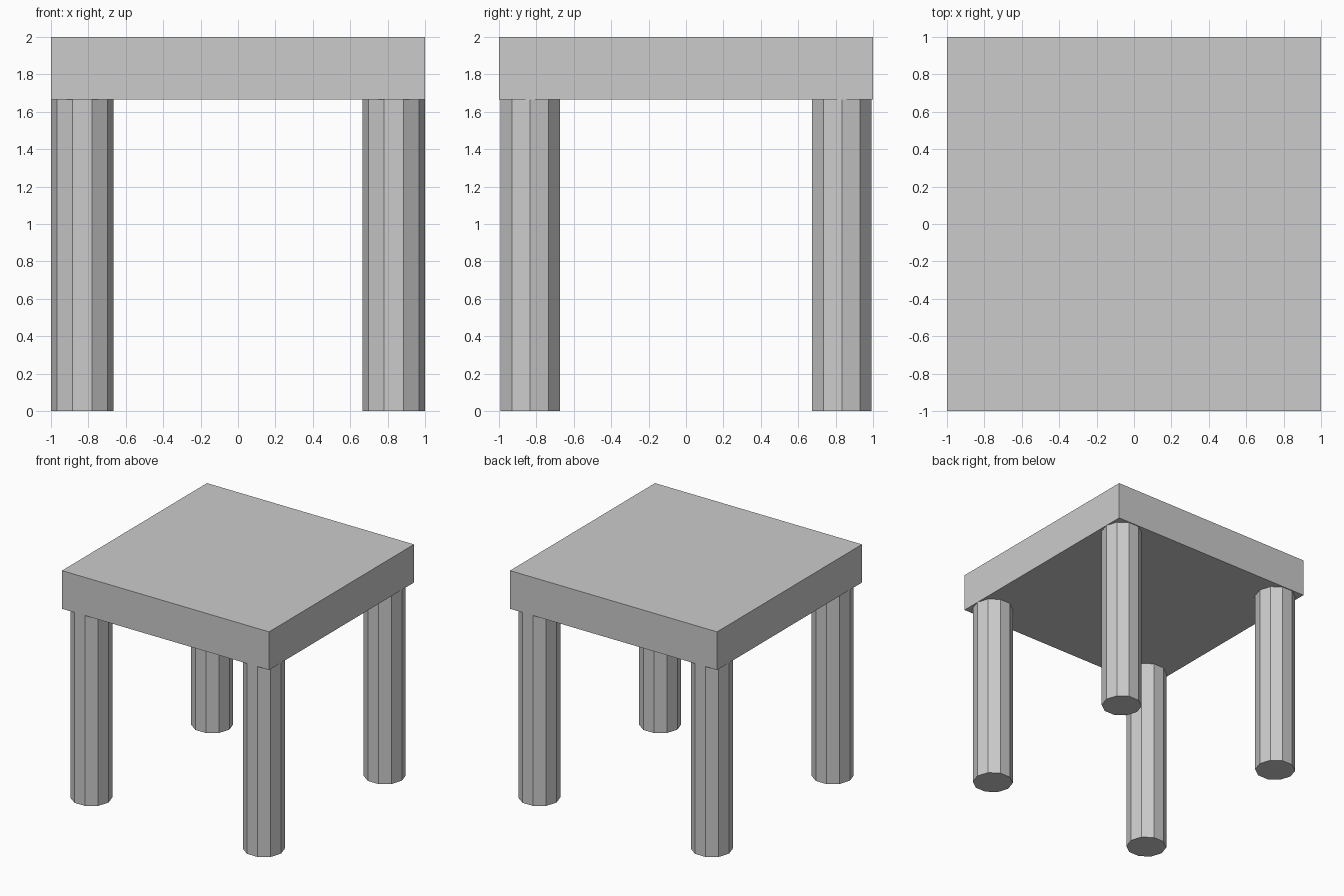
import bpy, bmesh
from math import cos, sin, tau

if "Cube" in bpy.data.objects:
    bpy.data.objects.remove(bpy.data.objects["Cube"])

def prism(name, outline, z0, z1):
    """Extrude a flat outline upward into a closed solid."""
    bm = bmesh.new()
    base = bm.faces.new([bm.verts.new((x, y, z0)) for x, y in outline])
    ext = bmesh.ops.extrude_face_region(bm, geom=[base], use_keep_orig=True)
    for v in ext["geom"]:
        if isinstance(v, bmesh.types.BMVert):
            v.co.z = z1
    bmesh.ops.recalc_face_normals(bm, faces=bm.faces)
    mesh = bpy.data.meshes.new(name)
    bm.to_mesh(mesh)
    bm.free()
    obj = bpy.data.objects.new(name, mesh)
    bpy.context.collection.objects.link(obj)
    return obj

UNDERSIDE = 5 / 3
RADIUS = 1 / 6
INSET = 1 - RADIUS
SIDES = 10

# Square table top
prism("table_top", [(-1, -1), (1, -1), (1, 1), (-1, 1)], UNDERSIDE, 2)

# Four ten-sided legs, a corner of each pointing along x
ring = [(RADIUS * cos(tau * i / SIDES), RADIUS * sin(tau * i / SIDES)) for i in range(SIDES)]
for depth, sy in (("front", -1), ("back", 1)):
    for side, sx in (("left", -1), ("right", 1)):
        leg = prism(f"{depth}_{side}_leg", ring, 0, UNDERSIDE)
        leg.location = (sx * INSET, sy * INSET, 0)
